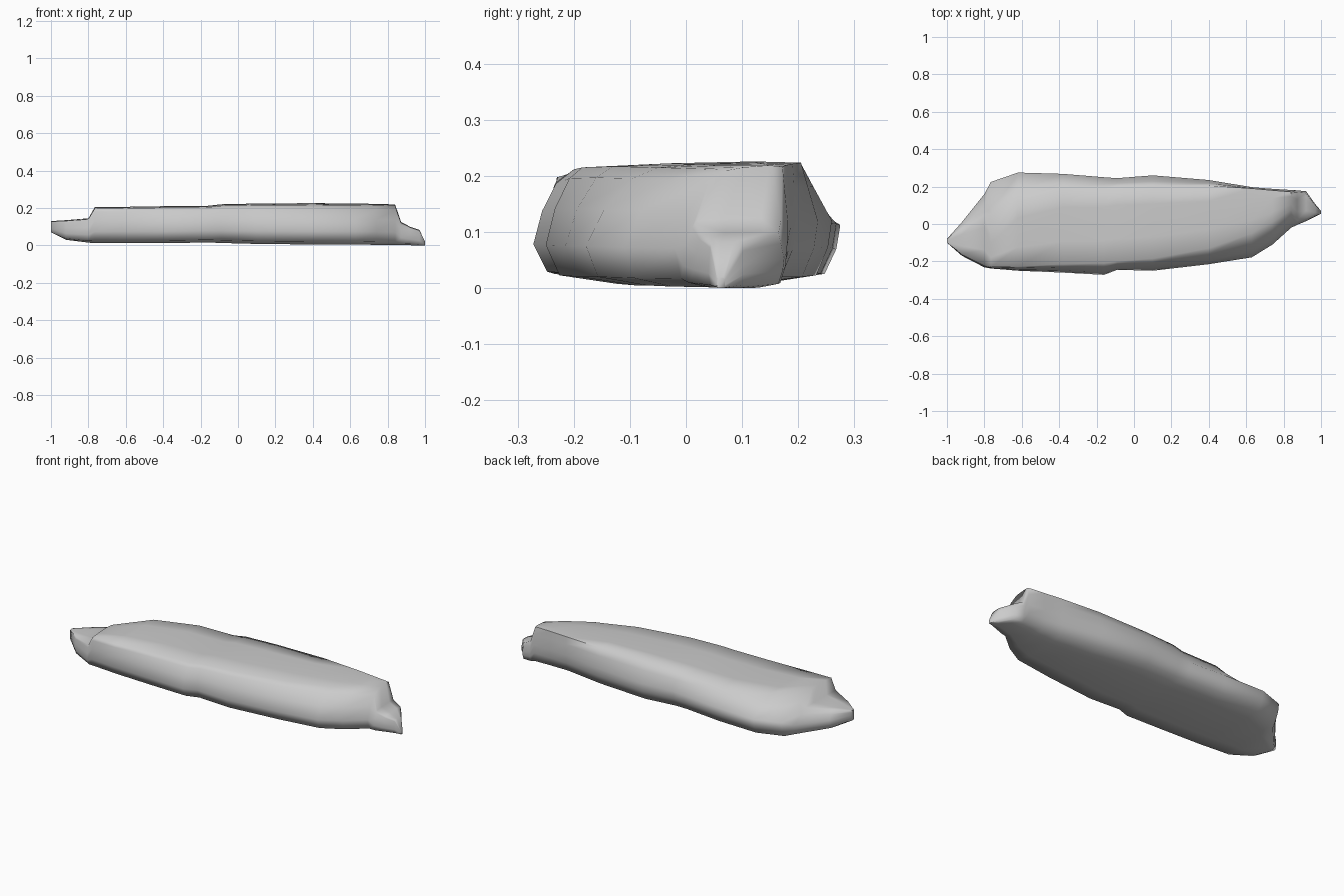
import bpy, bmesh

# Stations along the slab: x, front y, back y, bottom z, top z, top front y, top back y
STATIONS = [
    (-1.00, -0.10, -0.08, 0.07, 0.13, -0.10, -0.08),
    (-0.92, -0.17, 0.01, 0.03, 0.135, -0.16, -0.02),
    (-0.80, -0.232, 0.16, 0.015, 0.145, -0.22, 0.05),
    (-0.765, -0.238, 0.225, 0.012, 0.206, -0.23, -0.06),
    (-0.62, -0.25, 0.275, 0.012, 0.206, -0.228, 0.12),
    (-0.38, -0.26, 0.268, 0.012, 0.21, -0.215, 0.19),
    (-0.16, -0.272, 0.25, 0.016, 0.212, -0.21, 0.19),
    (-0.09, -0.245, 0.245, 0.013, 0.22, -0.20, 0.20),
    (0.10, -0.25, 0.26, 0.008, 0.224, -0.185, 0.205),
    (0.40, -0.215, 0.235, 0.005, 0.226, -0.13, 0.205),
    (0.63, -0.178, 0.197, 0.005, 0.224, -0.05, 0.19),
    (0.74, -0.11, 0.188, 0.003, 0.222, 0.01, 0.18),
    (0.84, -0.02, 0.182, 0.002, 0.219, 0.075, 0.172),
    (0.872, -0.005, 0.18, 0.001, 0.125, 0.02, 0.17),
    (0.92, 0.015, 0.175, 0.001, 0.10, 0.03, 0.165),
    (0.97, 0.04, 0.105, 0.0, 0.083, 0.045, 0.10),
    (1.00, 0.055, 0.07, 0.0, 0.02, 0.055, 0.07),
]


def section(x, yf, yb, z0, z1, tf, tb):
    """Closed rough-stone outline across the slab."""
    h, w = z1 - z0, yb - yf
    inset = min(0.07, 0.16 * w)
    low = [(yf + 1.8 * inset, z0), (yf + 0.35 * inset, z0 + 0.07 * h),
           (yf, z0 + 0.32 * h), (yf + 0.25 * (tf - yf), z0 + 0.62 * h),
           (yf + 0.65 * (tf - yf), z0 + 0.87 * h)]
    high = [(tf, z0 + 0.96 * h), (tf + 0.3 * (tb - tf), z0 + 0.985 * h),
            (tf + 0.75 * (tb - tf), z1), (tb, z0 + 0.99 * h)]
    back = [(yb - 0.6 * (yb - tb), z0 + 0.8 * h), (yb, z0 + 0.52 * h),
            (yb - 0.1 * inset, z0 + 0.3 * h), (yb - 0.4 * inset, z0 + 0.07 * h),
            (yb - 1.8 * inset, z0)]
    return [(x, y, z) for y, z in low + high + back]


# Loft the stone body through its sections
bm = bmesh.new()
rings = [[bm.verts.new(p) for p in section(*s)] for s in STATIONS]
for a, b in zip(rings, rings[1:]):
    n = len(a)
    for i in range(n):
        j = (i + 1) % n
        bm.faces.new((a[i], b[i], b[j], a[j]))
bm.faces.new(rings[0])
bm.faces.new(rings[-1][::-1])
bmesh.ops.recalc_face_normals(bm, faces=bm.faces)

mesh = bpy.data.meshes.new("rock_slab")
bm.to_mesh(mesh)
bm.free()
rock = bpy.data.objects.new("rock_slab", mesh)
bpy.context.collection.objects.link(rock)

# Soft faces with crisp broken ends
bpy.context.view_layer.objects.active = rock
rock.select_set(True)
bpy.ops.object.shade_smooth_by_angle(angle=1.2)
